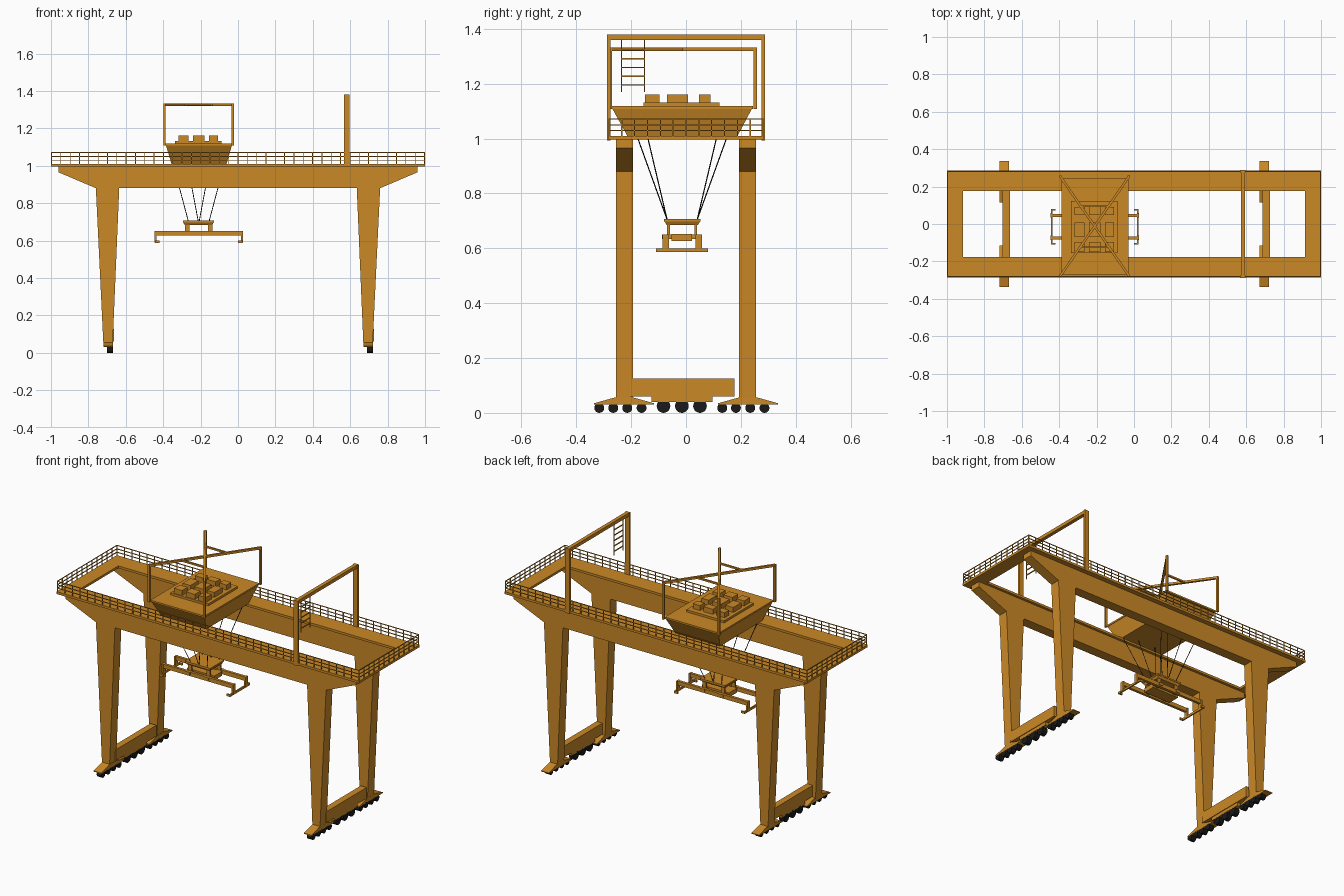
import bpy, bmesh
from math import radians
from mathutils import Vector, Matrix

if "Cube" in bpy.data.objects:
    bpy.data.objects.remove(bpy.data.objects["Cube"])


def material(name, color):
    m = bpy.data.materials.new(name)
    m.diffuse_color = color
    m.use_nodes = True
    m.node_tree.nodes["Principled BSDF"].inputs["Base Color"].default_value = m.diffuse_color
    return m


ORANGE = material("orange_paint", (0.60, 0.25, 0.02, 1))
BLACK = material("black_rubber", (0.01, 0.01, 0.01, 1))


def finish(name, bm, mat=ORANGE):
    bmesh.ops.recalc_face_normals(bm, faces=bm.faces)
    me = bpy.data.meshes.new(name)
    bm.to_mesh(me)
    bm.free()
    me.materials.append(mat)
    ob = bpy.data.objects.new(name, me)
    bpy.context.collection.objects.link(ob)
    return ob


def box(bm, x, y, z):
    """Box from (min, max) pairs."""
    size = Matrix.Diagonal((x[1] - x[0], y[1] - y[0], z[1] - z[0], 1))
    mid = Matrix.Translation((sum(x) / 2, sum(y) / 2, sum(z) / 2))
    bmesh.ops.create_cube(bm, size=1, matrix=mid @ size)


def bar(bm, a, b, w, h=None):
    """Rectangular bar between two points."""
    a, b = Vector(a), Vector(b)
    d = b - a
    rot = d.to_track_quat('Z', 'Y').to_matrix().to_4x4()
    bmesh.ops.create_cube(bm, size=1, matrix=Matrix.Translation((a + b) / 2) @ rot
                          @ Matrix.Diagonal((w, h or w, d.length, 1)))


def prism(bm, pts, axis, lo, hi):
    """Extrude a profile along x (pts are y,z) or y (pts are x,z)."""
    place = (lambda p, t: (t, p[0], p[1])) if axis == 'x' else (lambda p, t: (p[0], t, p[1]))
    rings = [[bm.verts.new(place(p, t)) for p in pts] for t in (lo, hi)]
    bm.faces.new(rings[0])
    bm.faces.new(rings[1][::-1])
    for i in range(len(pts)):
        j = (i + 1) % len(pts)
        bm.faces.new((rings[0][i], rings[0][j], rings[1][j], rings[1][i]))


def frustum(bm, lower, upper):
    """Tapered block; each level is (x0, x1, y0, y1, z)."""
    rings = [[bm.verts.new((x, y, l[4])) for x, y in
              ((l[0], l[2]), (l[1], l[2]), (l[1], l[3]), (l[0], l[3]))] for l in (lower, upper)]
    bm.faces.new(rings[0])
    bm.faces.new(rings[1])
    for i in range(4):
        j = (i + 1) % 4
        bm.faces.new((rings[0][i], rings[0][j], rings[1][j], rings[1][i]))


# Side frames: girder with tapered ends and two tapered legs
half = [(0.635, 0.88), (0.67, 0.05), (0.72, 0.05), (0.76, 0.88), (0.96, 0.965), (0.96, 1.0)]
profile = half + [(-x, z) for x, z in reversed(half)]
for name, s in (("front", -1), ("back", 1)):
    bm = bmesh.new()
    prism(bm, profile, 'y', s * 0.193, s * 0.255)
    finish(name + "_girder_and_legs", bm)

# Walkway deck around the top
bm = bmesh.new()
for s in (-1, 1):
    box(bm, (-1, 1), sorted((s * 0.177, s * 0.285)), (0.996, 1.01))
    box(bm, sorted((s * 0.915, s * 1.0)), (-0.177, 0.177), (0.996, 1.01))
finish("walkway_deck", bm)

# Perimeter handrails
bm = bmesh.new()
X, Y, T = 0.997, 0.281, 0.004
for s in (-1, 1):
    for z in (1.03, 1.05, 1.071):
        bar(bm, (-X, s * Y, z), (X, s * Y, z), T)
        bar(bm, (s * X, -Y, z), (s * X, Y, z), T)
    for i in range(41):
        x = -X + 2 * X * i / 40
        bar(bm, (x, s * Y, 1.005), (x, s * Y, 1.071), T)
    for i in range(1, 12):
        y = -Y + 2 * Y * i / 12
        bar(bm, (s * X, y, 1.005), (s * X, y, 1.071), T)
finish("walkway_handrails", bm)

# Ground beams, bogies and wheels on each side
for side, cx in (("left", -0.692), ("right", 0.697)):
    bm = bmesh.new()
    box(bm, (cx - 0.01, cx + 0.029), (-0.205, 0.177), (0.06, 0.126))
    box(bm, (cx - 0.008, cx + 0.025), (-0.125, 0.096), (0.04, 0.06))
    finish(side + "_ground_beam", bm)

    bm = bmesh.new()
    for cy in (-0.226, 0.226):
        prism(bm, [(cy + a, z) for a, z in ((-0.11, 0.03), (0.11, 0.03), (0.11, 0.035),
                   (0.034, 0.056), (-0.034, 0.056), (-0.11, 0.035))], 'x', cx - 0.026, cx + 0.024)
    finish(side + "_bogies", bm)

    bm = bmesh.new()
    wheels = [(y, 0.018) for y in (-0.316, -0.265, -0.214, -0.162, 0.132, 0.182, 0.234, 0.286)]
    wheels += [(y, 0.025) for y in (-0.082, -0.015, 0.051)]
    for y, r in wheels:
        bmesh.ops.create_cone(bm, cap_ends=True, segments=20, radius1=r, radius2=r, depth=0.032,
                              matrix=Matrix.Translation((cx + 0.008, y, r))
                              @ Matrix.Rotation(radians(90), 4, 'Y'))
    ob = finish(side + "_wheels", bm, BLACK)
    bpy.context.view_layer.objects.active = ob
    ob.select_set(True)
    bpy.ops.object.shade_smooth_by_angle()
    ob.select_set(False)

# Trolley hull with rim
CX, CY = -0.21, -0.014
bm = bmesh.new()
frustum(bm, (-0.355, -0.062, -0.213, 0.187, 1.008), (-0.385, -0.033, -0.268, 0.24, 1.108))
box(bm, (-0.388, -0.03), (-0.272, 0.244), (1.108, 1.118))
finish("trolley_hull", bm)

# Machinery on the trolley
bm = bmesh.new()
box(bm, (-0.337, -0.088), (-0.155, 0.122), (1.117, 1.131))
for y in ((-0.15, -0.096), (-0.07, 0.007), (0.047, 0.09)):
    for x in ((-0.317, -0.265), (-0.24, -0.18), (-0.155, -0.108)):
        box(bm, x, y, (1.131, 1.161))
finish("trolley_machinery", bm)

# Trolley overhead frame: corner posts and crossed roof bars
bm = bmesh.new()
x0, x1, y0, y1 = -0.393, -0.028, -0.276, 0.252
for x in (x0, x1):
    for y in (y0, y1):
        box(bm, (x - 0.006, x + 0.006), (y - 0.006, y + 0.006), (1.108, 1.332))
for ya, yb in ((y0, y1), (y1, y0)):
    bar(bm, (x0, ya, 1.326), (x1, yb, 1.326), 0.013, 0.013)
for s in (-1, 1):
    bar(bm, (CX - 0.075, CY + s * 0.11, 1.326), (CX + 0.075, CY + s * 0.11, 1.326), 0.01)
finish("trolley_overhead_frame", bm)

# Portal frame over the girders with hanging ladder
bm = bmesh.new()
for s in (-1, 1):
    box(bm, (0.567, 0.597), sorted((s * 0.276, s * 0.288)), (0.993, 1.38))
box(bm, (0.571, 0.593), (-0.288, 0.288), (1.36, 1.38))
finish("portal_frame", bm)
bm = bmesh.new()
for y in (-0.235, -0.152):
    bar(bm, (0.582, y, 1.17), (0.582, y, 1.365), 0.004)
for i in range(5):
    z = 1.195 + i * 0.032
    bar(bm, (0.582, -0.235, z), (0.582, -0.152, z), 0.005)
finish("portal_ladder", bm)

# Hoist cables
bm = bmesh.new()
for sx in (-1, 1):
    for sy in (-1, 1):
        foot_y = CY + sy * 0.055
        bar(bm, (CX + sx * 0.137, CY + sy * 0.165, 1.01), (CX + sx * 0.056, foot_y, 0.705), 0.003)
        bar(bm, (CX + sx * 0.06, CY + sy * 0.127, 1.01), (CX + sx * 0.003, foot_y, 0.705), 0.003)
finish("hoist_cables", bm, BLACK)

# Hoist head block on four stub posts
bm = bmesh.new()
frustum(bm, (-0.285, -0.137, -0.07, 0.043, 0.684), (-0.293, -0.13, -0.078, 0.051, 0.697))
box(bm, (-0.295, -0.128), (-0.08, 0.053), (0.697, 0.706))
for sx in (-1, 1):
    for sy in (-1, 1):
        x, y = CX + sx * 0.061, CY + sy * 0.05
        box(bm, (x - 0.012, x + 0.012), (y - 0.005, y + 0.005), (0.645, 0.688))
finish("hoist_head_block", bm)

# Spreader: centre box, cross bars, long beams and end brackets
bm = bmesh.new()
box(bm, (-0.30, -0.12), (-0.052, 0.022), (0.626, 0.652))
for sx in (-1, 1):
    x = CX + sx * 0.062
    box(bm, (x - 0.014, x + 0.014), (-0.087, 0.058), (0.634, 0.65))
    xe = CX + sx * 0.23
    box(bm, (xe - 0.004, xe + 0.004), (-0.108, 0.079), (0.587, 0.6))
    for y in (-0.074, 0.046):
        box(bm, sorted((xe - sx * 0.004, xe + sx * 0.006)), (y - 0.012, y + 0.012), (0.59, 0.65))
    for y in (-0.105, 0.076):
        box(bm, sorted((xe - sx * 0.02, xe + sx * 0.004)), (y - 0.004, y + 0.004), (0.587, 0.6))
for y in (-0.074, 0.046):
    box(bm, (-0.447, 0.025), (y - 0.008, y + 0.008), (0.626, 0.65))
finish("spreader", bm)
